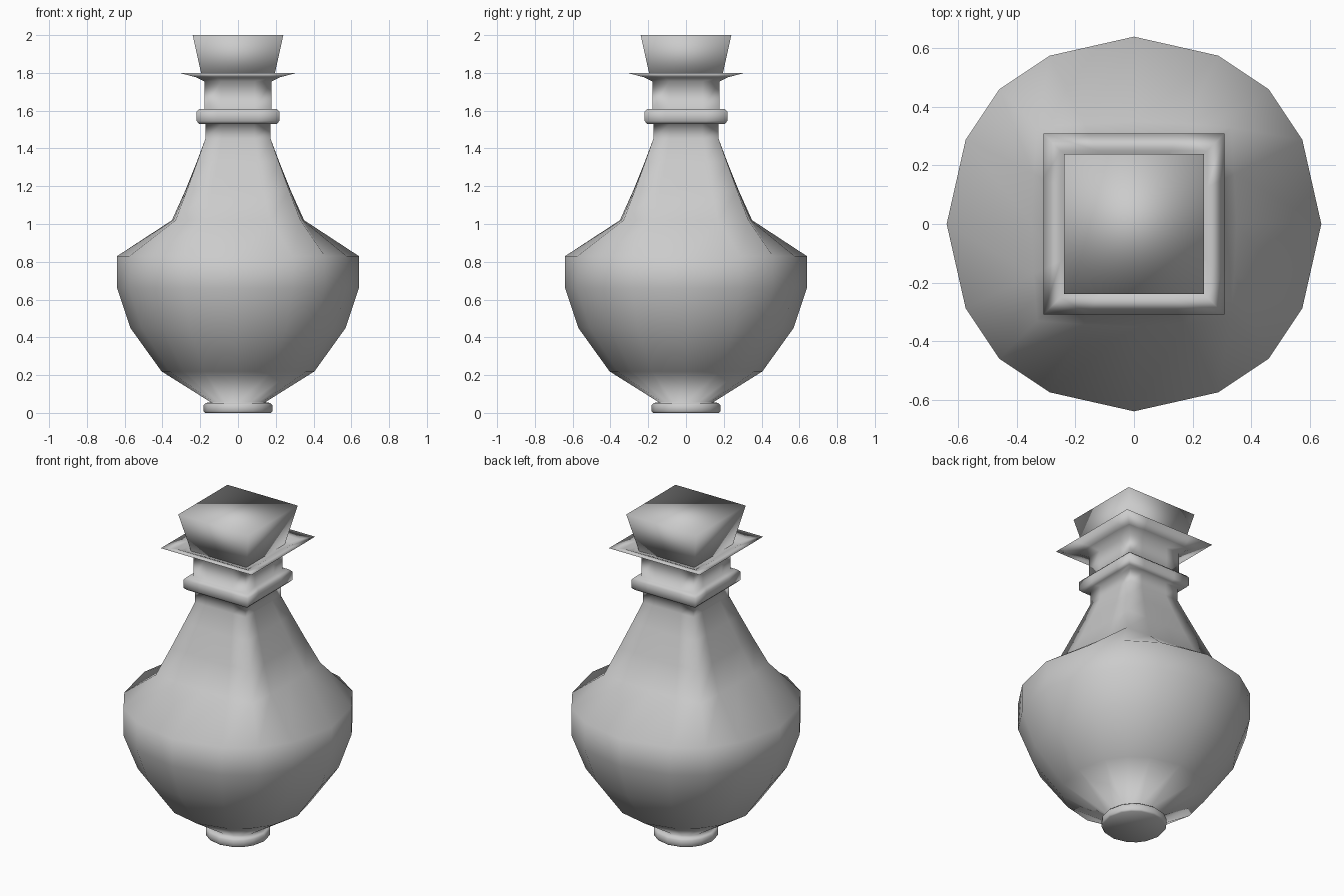
import bpy
import bmesh
from mathutils import Vector

cube = bpy.data.objects.get("Cube")
if cube:
    bpy.data.objects.remove(cube, do_unlink=True)

# One plain grey for the whole model
grey = bpy.data.materials.new("plain grey")
grey.use_nodes = True
colour = (0.6, 0.6, 0.6, 1)
grey.diffuse_color = colour
grey.node_tree.nodes["Principled BSDF"].inputs["Base Color"].default_value = colour


def unit_square(per_side):
    """Points counter-clockwise around a square of half width 1."""
    points = []
    corners = [Vector(c) for c in ((1, -1), (1, 1), (-1, 1), (-1, -1))]
    for i, corner in enumerate(corners):
        following = corners[(i + 1) % 4]
        points += [corner.lerp(following, k / per_side) for k in range(per_side)]
    return points


def loft(name, rings, per_side):
    """Join rings of (height, half width, roundness), from square 0 to circle 1."""
    bm = bmesh.new()
    loops = []
    for z, half, roundness in rings:
        loop = []
        for p in unit_square(per_side):
            q = p.lerp(p.normalized(), roundness) * half
            loop.append(bm.verts.new((q.x, q.y, z)))
        loops.append(loop)
    count = len(loops[0])
    for low, high in zip(loops, loops[1:]):
        for i in range(count):
            j = (i + 1) % count
            bm.faces.new((low[i], low[j], high[j], high[i]))
    bm.faces.new(loops[0][::-1])
    bm.faces.new(loops[-1])
    for face in bm.faces:
        face.smooth = True
    mesh = bpy.data.meshes.new(name)
    bm.to_mesh(mesh)
    bm.free()
    mesh.materials.append(grey)
    obj = bpy.data.objects.new(name, mesh)
    bpy.context.collection.objects.link(obj)
    return obj


# Round foot with a softened rim
foot = [(0, 0.175, 1), (0.008, 0.182, 1), (0.042, 0.182, 1), (0.052, 0.172, 1)]
# Round belly
belly = [(0.057, 0.145, 1), (0.22, 0.405, 1), (0.45, 0.57, 1),
         (0.66, 0.64, 0.96), (0.83, 0.64, 0.96)]
# Shoulder turning square towards the neck
shoulder = [(1.02, 0.35, 0.19), (1.18, 0.278, 0.1), (1.33, 0.218, 0.04),
            (1.45, 0.173, 0), (1.53, 0.173, 0)]
# Square collar with bevelled edges
collar = [(1.53, 0.205, 0), (1.545, 0.219, 0), (1.595, 0.219, 0), (1.61, 0.205, 0)]
# Upper neck and thin dished lip
lip = [(1.61, 0.178, 0), (1.755, 0.178, 0), (1.79, 0.25, 0),
       (1.80, 0.31, 0), (1.768, 0.19, 0)]
loft("bottle", foot + belly + shoulder + collar + lip, 4)

# Flared square stopper
loft("stopper", [(1.765, 0.188, 0), (2.0, 0.24, 0)], 1)
